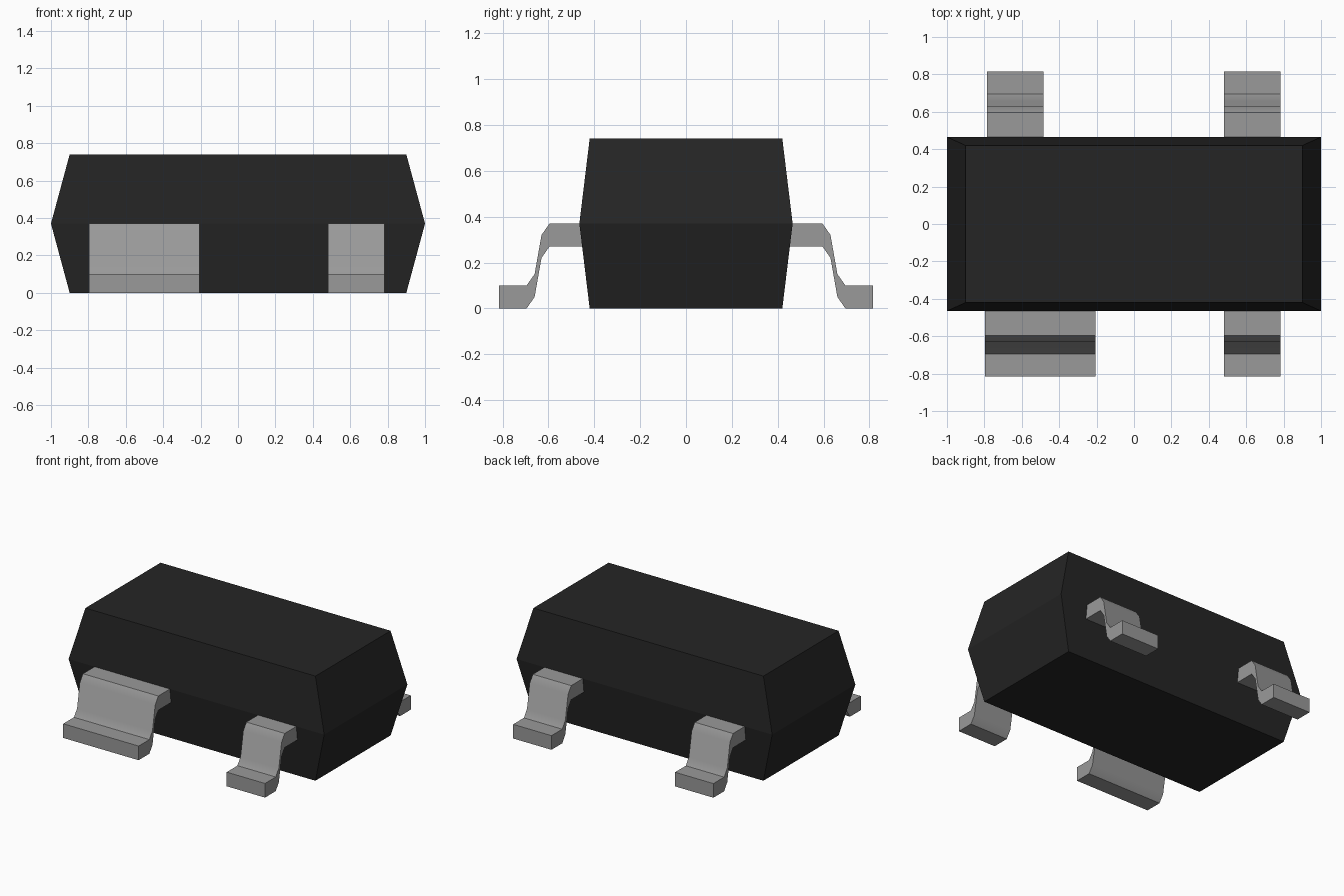
import bpy, bmesh

cube = bpy.data.objects.get("Cube")
if cube:
    bpy.data.objects.remove(cube, do_unlink=True)


def make_material(name, value, roughness, metallic=0.0):
    mat = bpy.data.materials.new(name)
    mat.use_nodes = True
    colour = (value, value, value, 1.0)
    mat.diffuse_color = colour
    bsdf = mat.node_tree.nodes["Principled BSDF"]
    bsdf.inputs["Base Color"].default_value = colour
    bsdf.inputs["Roughness"].default_value = roughness
    bsdf.inputs["Metallic"].default_value = metallic
    return mat


black_plastic = make_material("black plastic", 0.018, 0.6)
grey_metal = make_material("grey metal", 0.32, 0.5)


def loft(name, rings, material):
    """Join equal-sized rings of points into a closed solid."""
    bm = bmesh.new()
    loops = [[bm.verts.new(p) for p in ring] for ring in rings]
    n = len(loops[0])
    for a, b in zip(loops, loops[1:]):
        for i in range(n):
            j = (i + 1) % n
            bm.faces.new((a[i], a[j], b[j], b[i]))
    bm.faces.new(loops[0])
    bm.faces.new(loops[-1])
    bmesh.ops.recalc_face_normals(bm, faces=bm.faces)
    mesh = bpy.data.meshes.new(name)
    bm.to_mesh(mesh)
    bm.free()
    mesh.materials.append(material)
    obj = bpy.data.objects.new(name, mesh)
    bpy.context.collection.objects.link(obj)
    return obj


# Moulded body: widest at mid height, drafted towards top and bottom
def rectangle(x, y, z):
    return [(-x, -y, z), (x, -y, z), (x, y, z), (-x, y, z)]


loft("body", [rectangle(0.9, 0.42, 0.0), rectangle(1.0, 0.465, 0.37),
              rectangle(0.9, 0.42, 0.74)], black_plastic)

# Gull-wing lead: top line of the bent strip, and the same line lowered by its thickness
THICKNESS = 0.10
TOP_LINE = [(0.44, 0.37), (0.595, 0.37), (0.63, 0.32),
            (0.66, 0.15), (0.695, 0.10), (0.815, 0.10)]
PROFILE = TOP_LINE + [(y, z - THICKNESS) for y, z in reversed(TOP_LINE)]


def lead(name, x_min, x_max, side):
    rings = [[(x, side * y, z) for y, z in PROFILE] for x in (x_min, x_max)]
    obj = loft(name, rings, grey_metal)
    bpy.ops.object.select_all(action="DESELECT")
    obj.select_set(True)
    bpy.context.view_layer.objects.active = obj
    bpy.ops.object.shade_smooth_by_angle(angle=0.52)


lead("front_wide_lead", -0.797, -0.207, -1)
lead("front_narrow_lead", 0.482, 0.782, -1)
lead("back_right_lead", -0.785, -0.485, 1)
lead("back_left_lead", 0.482, 0.782, 1)
